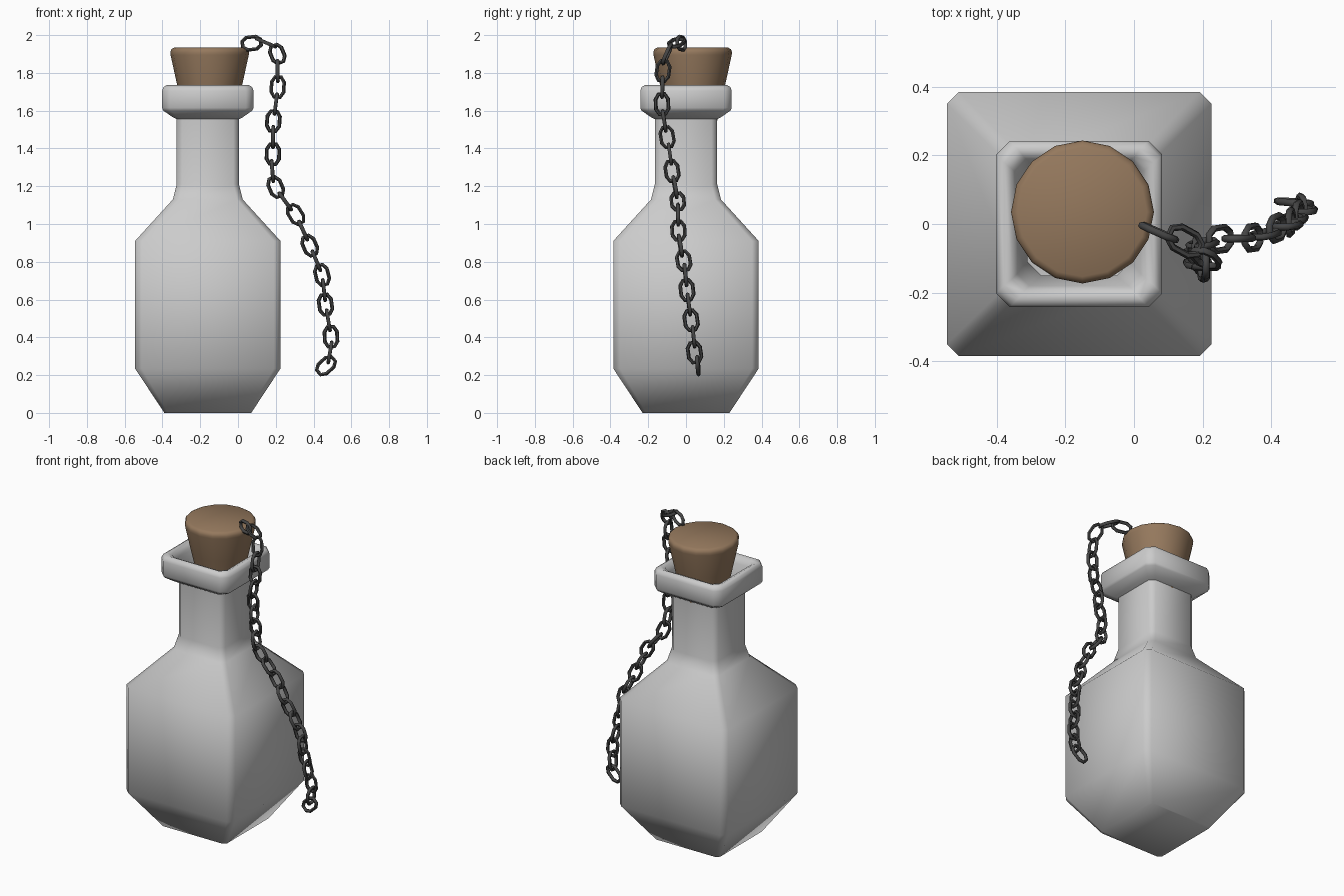
import bpy, bmesh, math
from mathutils import Vector

if "Cube" in bpy.data.objects:
    bpy.data.objects.remove(bpy.data.objects["Cube"])


def material(name, rgb):
    m = bpy.data.materials.new(name)
    m.diffuse_color = (*rgb, 1)
    m.use_nodes = True
    m.node_tree.nodes["Principled BSDF"].inputs["Base Color"].default_value = m.diffuse_color
    return m


def loft(name, rings, angle, mat=None, cap_first=True):
    """Skin a list of equal-length point rings, capping the ends."""
    bm = bmesh.new()
    vs = [[bm.verts.new(p) for p in r] for r in rings]
    n = len(rings[0])
    for a, b in zip(vs, vs[1:]):
        for i in range(n):
            j = (i + 1) % n
            bm.faces.new((a[i], a[j], b[j], b[i]))
    if cap_first:
        bm.faces.new(vs[0][::-1])
    bm.faces.new(vs[-1])
    bmesh.ops.recalc_face_normals(bm, faces=bm.faces)
    me = bpy.data.meshes.new(name)
    bm.to_mesh(me)
    bm.free()
    ob = bpy.data.objects.new(name, me)
    bpy.context.collection.objects.link(ob)
    if mat:
        me.materials.append(mat)
    bpy.ops.object.select_all(action='DESELECT')
    ob.select_set(True)
    bpy.context.view_layer.objects.active = ob
    bpy.ops.object.shade_smooth_by_angle(angle=math.radians(angle))
    return ob


def chamfered_square(cx, cy, h, c, z):
    k = h - c
    pts = [(h, -k), (h, k), (k, h), (-k, h), (-h, k), (-h, -k), (-k, -h), (k, -h)]
    return [(cx + x, cy + y, z) for x, y in pts]


def circle(cx, cy, r, z, n=16):
    return [(cx + r * math.cos(2 * math.pi * i / n),
             cy + r * math.sin(2 * math.pi * i / n), z) for i in range(n)]


# Bottle: outer wall, rolled lip, then inner wall (half width, chamfer, z)
profile = [
    (.23, .02, 0), (.385, .035, .235), (.385, .035, .91), (.185, .03, 1.13),
    (.165, .03, 1.21), (.165, .03, 1.555), (.185, .03, 1.565), (.235, .04, 1.60),
    (.242, .04, 1.615), (.242, .04, 1.705), (.235, .04, 1.725), (.218, .04, 1.735),
    (.195, .035, 1.725), (.18, .035, 1.69), (.165, .04, 1.62), (.15, .04, 1.55),
    (.15, .04, 1.15), (.36, .035, .89), (.36, .035, .25), (.21, .02, .03),
]
loft("bottle", [chamfered_square(-.16, 0, h, c, z) for h, c, z in profile], 60)

# Cork stopper
cork = material("cork", (.30, .19, .11))
loft("cork_stopper", [circle(-.15, .035, r, z) for r, z in
     [(.12, 1.5), (.172, 1.735), (.207, 1.895), (.208, 1.91), (.203, 1.925), (.188, 1.934)]],
     50, cork)

# Chain: link centres from the cork down to the free end
path = [Vector(p) for p in [
    (-.01, .02, 1.94),
    (.072, -.025, 1.957), (.148, -.05, 1.96), (.208, -.1, 1.90), (.21, -.122, 1.81),
    (.21, -.125, 1.725), (.20, -.127, 1.635), (.187, -.115, 1.545), (.186, -.1, 1.46),
    (.185, -.085, 1.37), (.182, -.074, 1.28), (.2, -.058, 1.195), (.25, -.044, 1.12),
    (.305, -.042, 1.05), (.345, -.04, .965), (.38, -.03, .885), (.415, -.012, .805),
    (.445, -.003, .73), (.455, .005, .65), (.463, .015, .573), (.478, .027, .49),
    (.492, .04, .403), (.487, .045, .32), (.466, .063, .25), (.395, .07, .185)]]
link_shape = [(.053, -.016), (.053, .016), (.026, .033), (-.026, .033),
              (-.053, .016), (-.053, -.016), (-.026, -.033), (.026, -.033)]
cu = bpy.data.curves.new("chain", 'CURVE')
cu.dimensions = '3D'
cu.bevel_depth = .0105
cu.bevel_resolution = 1
for i in range(1, len(path) - 1):
    last = i == len(path) - 2
    t = (path[i + 1] - path[i if last else i - 1]).normalized()
    y = Vector((0, 1, 0))
    normal = (y - t * t.dot(y)).normalized()
    side = t.cross(normal)
    if i % 2 == 0:
        side = normal  # every second link is turned a quarter
    sp = cu.splines.new('POLY')
    sp.points.add(len(link_shape) - 1)
    for p, (a, b) in zip(sp.points, link_shape):
        p.co = (*(path[i] + t * a + side * b), 1)
    sp.use_cyclic_u = True
chain = bpy.data.objects.new("chain", cu)
bpy.context.collection.objects.link(chain)
bpy.ops.object.select_all(action='DESELECT')
chain.select_set(True)
bpy.context.view_layer.objects.active = chain
bpy.ops.object.convert(target='MESH')
chain = bpy.context.view_layer.objects.active
chain.data.materials.clear()
chain.data.materials.append(material("dark_iron", (.06, .06, .06)))
bpy.ops.object.shade_smooth_by_angle(angle=math.radians(60))
